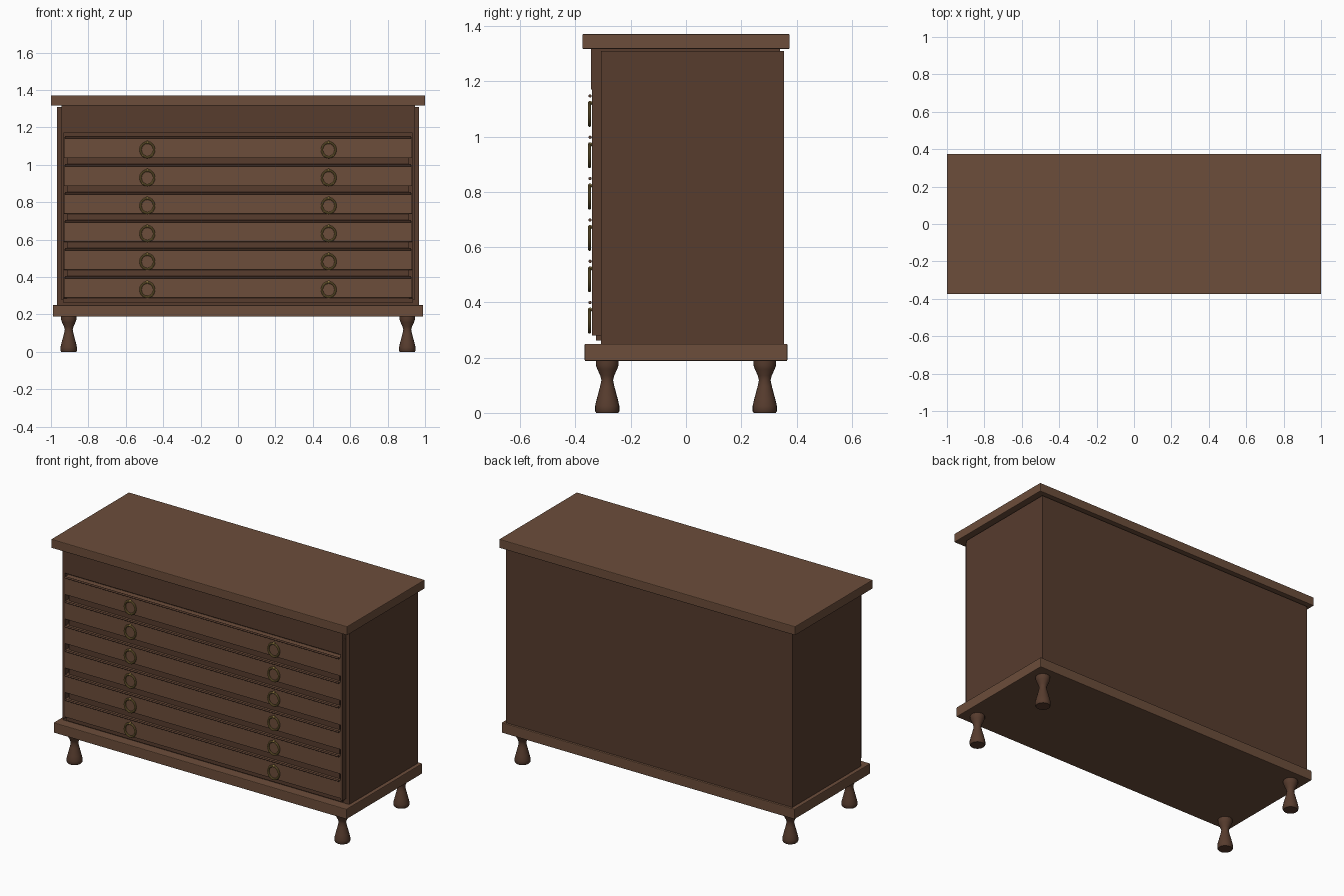
import bpy, math

if "Cube" in bpy.data.objects:
    bpy.data.objects.remove(bpy.data.objects["Cube"])


def material(name, rgb):
    m = bpy.data.materials.new(name)
    m.diffuse_color = (*rgb, 1)
    m.use_nodes = True
    m.node_tree.nodes["Principled BSDF"].inputs["Base Color"].default_value = m.diffuse_color
    return m


WOOD = material("wood", (0.15, 0.075, 0.043))
DARK = material("dark_wood", (0.095, 0.045, 0.027))
BRASS = material("brass", (0.25, 0.17, 0.05))


def box(name, x, y, z, mat, bevel=0.0):
    """Box from (min, max) ranges on each axis."""
    bpy.ops.mesh.primitive_cube_add(size=1, location=[(a + b) / 2 for a, b in (x, y, z)])
    o = bpy.context.object
    o.name = name
    o.scale = [b - a for a, b in (x, y, z)]
    bpy.ops.object.transform_apply(location=False, rotation=False, scale=True)
    o.data.materials.append(mat)
    if bevel:
        b = o.modifiers.new("bevel", 'BEVEL')
        b.width, b.segments = bevel, 2
    return o


def lathe(name, profile, loc, mat, sides=20):
    """Turned solid from (radius, height) points."""
    verts, faces = [], []
    for r, z in profile:
        for i in range(sides):
            a = 2 * math.pi * i / sides
            verts.append((r * math.cos(a), r * math.sin(a), z))
    for k in range(len(profile) - 1):
        for i in range(sides):
            j = (i + 1) % sides
            faces.append((k * sides + i, k * sides + j, (k + 1) * sides + j, (k + 1) * sides + i))
    faces.append(tuple(reversed(range(sides))))
    faces.append(tuple(range((len(profile) - 1) * sides, len(profile) * sides)))
    me = bpy.data.meshes.new(name)
    me.from_pydata(verts, [], faces)
    o = bpy.data.objects.new(name, me)
    bpy.context.collection.objects.link(o)
    o.location = loc
    me.materials.append(mat)
    smooth(o)
    return o


def smooth(o):
    bpy.ops.object.select_all(action='DESELECT')
    o.select_set(True)
    bpy.context.view_layer.objects.active = o
    bpy.ops.object.shade_smooth_by_angle(angle=math.radians(40))


# Carcass
box("top_slab", (-1, 1), (-0.375, 0.375), (1.317, 1.371), WOOD, 0.004)
box("base_slab", (-0.99, 0.99), (-0.367, 0.367), (0.188, 0.25), WOOD, 0.004)
box("cabinet_body", (-0.967, 0.967), (-0.307, 0.354), (0.25, 1.309), DARK)
box("top_spacer", (-0.945, 0.945), (-0.307, 0.34), (1.309, 1.317), DARK)
box("frieze", (-0.945, 0.945), (-0.343, -0.30), (1.17, 1.317), DARK)
for s, side in ((-1, "left"), (1, "right")):
    xs = sorted((s * 0.932, s * 0.946))
    box(side + "_stile", xs, (-0.341, -0.306), (0.28, 1.26), DARK)
box("bottom_rail", (-0.932, 0.932), (-0.325, -0.306), (0.262, 0.285), DARK)

# Drawers with moulding, lower rail and ring pulls
for i in range(6):
    z = 1.093 - 0.1496 * i
    n = f"drawer_{i + 1}"
    box(n + "_front", (-0.931, 0.931), (-0.34, -0.306), (z - 0.056, z + 0.055), WOOD, 0.002)
    box(n + "_rail", (-0.915, 0.915), (-0.325, -0.306), (z - 0.095, z - 0.056) if i < 5
        else (z - 0.06, z - 0.05), DARK)
    bpy.ops.mesh.primitive_cylinder_add(vertices=10, radius=0.006, depth=1.85,
                                        location=(0, -0.347, z + 0.054),
                                        rotation=(0, math.pi / 2, 0))
    lip = bpy.context.object
    lip.name = n + "_moulding"
    lip.data.materials.append(DARK)
    smooth(lip)
    for s, side in ((-1, "left"), (1, "right")):
        bpy.ops.mesh.primitive_torus_add(major_segments=28, minor_segments=8,
                                         major_radius=0.036, minor_radius=0.006,
                                         location=(s * 0.485, -0.349, z - 0.013),
                                         rotation=(math.pi / 2, 0, 0))
        ring = bpy.context.object
        ring.name = f"{n}_{side}_ring_pull"
        ring.scale = (1, 1.08, 1)
        ring.data.materials.append(BRASS)
        smooth(ring)
        bpy.ops.mesh.primitive_uv_sphere_add(segments=12, ring_count=8, radius=0.008,
                                             location=(s * 0.485, -0.347, z + 0.028))
        boss = bpy.context.object
        boss.name = f"{n}_{side}_pull_mount"
        boss.data.materials.append(BRASS)
        smooth(boss)

# Turned legs
LEG = [(0.040, 0), (0.044, 0.006), (0.044, 0.025), (0.038, 0.05), (0.026, 0.095),
       (0.021, 0.118), (0.025, 0.135), (0.036, 0.158), (0.041, 0.172), (0.041, 0.19)]
for sx, a in ((-1, "left"), (1, "right")):
    for sy, b in ((-1, "front"), (1, "back")):
        lathe(f"{b}_{a}_leg", LEG, (sx * 0.905, sy * 0.285, 0), DARK)
